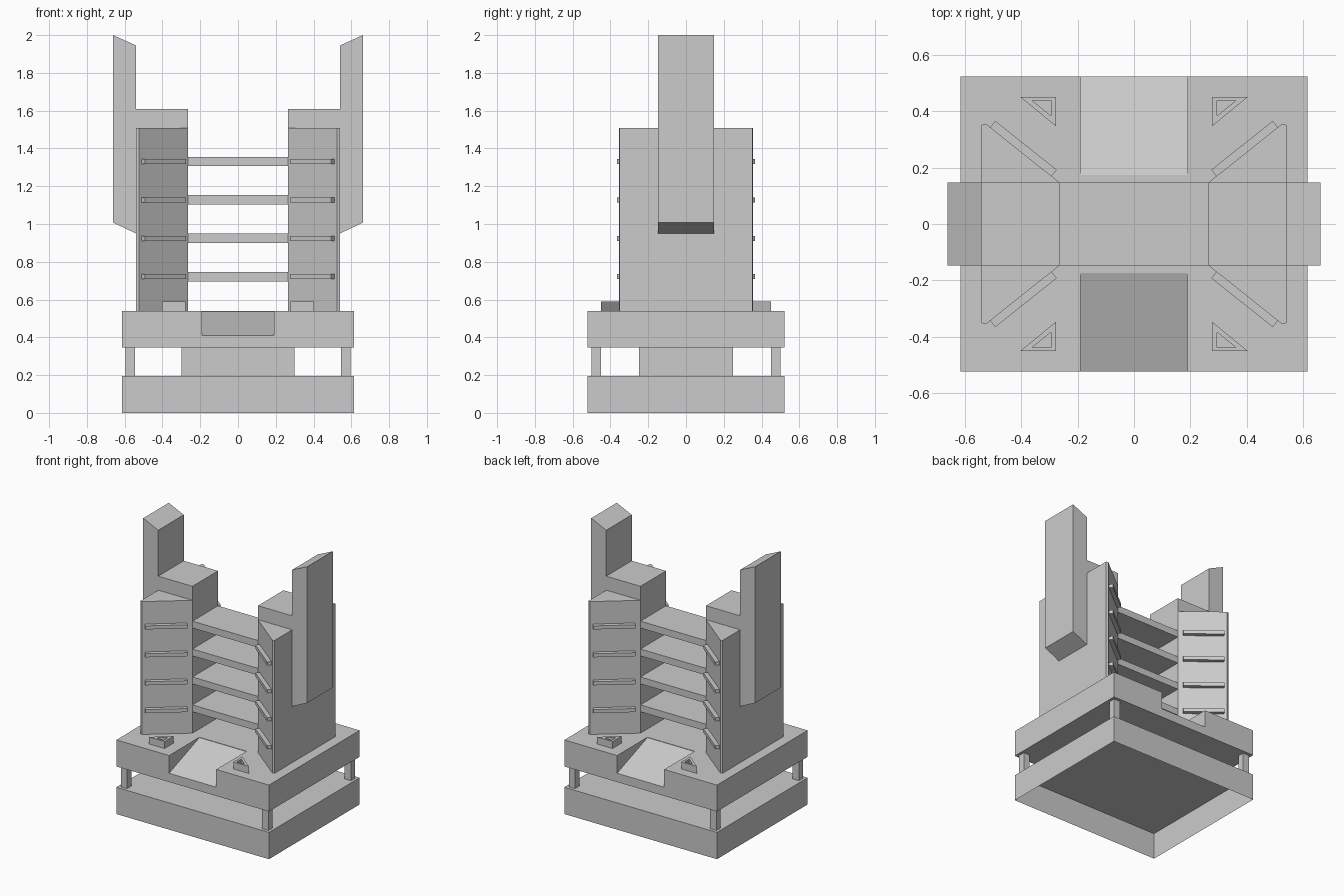
import bpy
import bmesh
from mathutils import Vector

default_cube = bpy.data.objects.get("Cube")
if default_cube:
    bpy.data.objects.remove(default_cube, do_unlink=True)

stone = bpy.data.materials.new("plain grey")
stone.use_nodes = True
grey = (0.6, 0.6, 0.6, 1)
stone.diffuse_color = grey
stone.node_tree.nodes["Principled BSDF"].inputs["Base Color"].default_value = grey


def finish(name, bm):
    """Turn a bmesh into a named, flat-shaded object."""
    bmesh.ops.recalc_face_normals(bm, faces=bm.faces)
    mesh = bpy.data.meshes.new(name)
    bm.to_mesh(mesh)
    bm.free()
    mesh.materials.append(stone)
    obj = bpy.data.objects.new(name, mesh)
    bpy.context.collection.objects.link(obj)
    return obj


def prism(name, outline, low, high, axis="z", closed=True):
    """Extrude an outline along an axis; other two axes keep x, y, z order."""
    def place(a, b, c):
        return {"x": (c, a, b), "y": (a, c, b), "z": (a, b, c)}[axis]
    bm = bmesh.new()
    bottom = [bm.verts.new(place(a, b, low)) for a, b in outline]
    top = [bm.verts.new(place(a, b, high)) for a, b in outline]
    if closed:
        bm.faces.new(bottom)
    bm.faces.new(top)
    for i in range(len(outline)):
        j = (i + 1) % len(outline)
        bm.faces.new((bottom[i], bottom[j], top[j], top[i]))
    return finish(name, bm)


def block(name, xs, ys, zs, closed=True):
    outline = [(xs[0], ys[0]), (xs[1], ys[0]), (xs[1], ys[1]), (xs[0], ys[1])]
    return prism(name, outline, *zs, closed=closed)


def cut(obj, cutters):
    """Subtract the cutters, keep the result and discard the cutters."""
    for cutter in cutters:
        cutter.hide_render = True
        mod = obj.modifiers.new("cut", "BOOLEAN")
        mod.operation = "DIFFERENCE"
        mod.solver = "EXACT"
        mod.object = cutter
    graph = bpy.context.evaluated_depsgraph_get()
    mesh = bpy.data.meshes.new_from_object(obj.evaluated_get(graph))
    obj.modifiers.clear()
    obj.data = mesh
    for cutter in cutters:
        bpy.data.objects.remove(cutter, do_unlink=True)


HALF_X, HALF_Y = 0.615, 0.522
DECK = 0.54
LEVELS = [0.721, 0.924, 1.128, 1.331]
sides = {"left": 1, "right": -1}
ends = {"front": -1, "back": 1}

# Base shell open underneath, core and upper slab
block("base_shell", (-HALF_X, HALF_X), (-HALF_Y, HALF_Y), (0, 0.195), closed=False)
block("base_core", (-0.3, 0.3), (-0.25, 0.25), (0.195, 0.347))
deck = block("upper_slab", (-HALF_X, HALF_X), (-HALF_Y, HALF_Y), (0.347, DECK))

# Entrance ramps sunk into the upper slab
ramps = []
for end, sy in ends.items():
    wedge = [(sy * 0.173, DECK), (sy * 0.173, 0.537), (sy * HALF_Y, 0.411),
             (sy * 0.6, 0.411), (sy * 0.6, 0.6), (sy * 0.173, 0.6)]
    ramps.append(prism(end + "_ramp_cutter", wedge, -0.19, 0.19, "x"))
cut(deck, ramps)

# Shelves bridging the towers
for n, z in enumerate(LEVELS, 1):
    block(f"shelf_{n}", (-0.265, 0.265), (-0.147, 0.147), (z - 0.025, z + 0.025))

for side, sx in sides.items():
    # Tower with splayed inner walls
    half = [(0.264, 0.147), (0.525, 0.355), (0.54, 0.351)]
    plan = [(sx * x, y) for x, y in half]
    plan += [(sx * x, -y) for x, y in reversed(half)]
    prism(side + "_tower", plan, DECK, 1.508)

    # Raised cap and outer pylon in a single stepped profile
    profile = [(0.264, 1.508), (0.264, 1.61), (0.54, 1.61), (0.54, 1.945),
               (0.661, 2), (0.661, 1.007), (0.54, 0.95), (0.54, 1.508)]
    prism(side + "_pylon", [(sx * x, z) for x, z in profile], -0.147, 0.147, "y")

    for end, sy in ends.items():
        # Corner posts between the slabs
        block(f"{end}_{side}_post", (sx * 0.545, sx * 0.595),
              (sy * 0.45, sy * 0.5), (0.195, 0.347))

        # Ledges along the splayed wall
        start, stop = Vector(half[0]), Vector(half[1])
        along = (stop - start).normalized()
        out = Vector((-along.y, along.x))
        corners = [start + along * a + out * o for a, o in
                   ((0.036, -0.005), (0.036, 0.029), (0.314, 0.029), (0.314, -0.005))]
        for n, z in enumerate(LEVELS, 1):
            prism(f"{end}_{side}_ledge_{n}", [(sx * p.x, sy * p.y) for p in corners],
                  z - 0.013, z + 0.013)

        # Triangular planter with a hollow top
        rim = [(0.403, 0.45), (0.277, 0.45), (0.277, 0.347)]
        hollow = [(0.36, 0.437), (0.295, 0.437), (0.295, 0.384)]
        planter = prism(f"{end}_{side}_planter",
                        [(sx * x, sy * y) for x, y in rim], DECK, 0.591)
        cut(planter, [prism("planter_cutter",
                            [(sx * x, sy * y) for x, y in hollow], 0.55, 0.65)])
